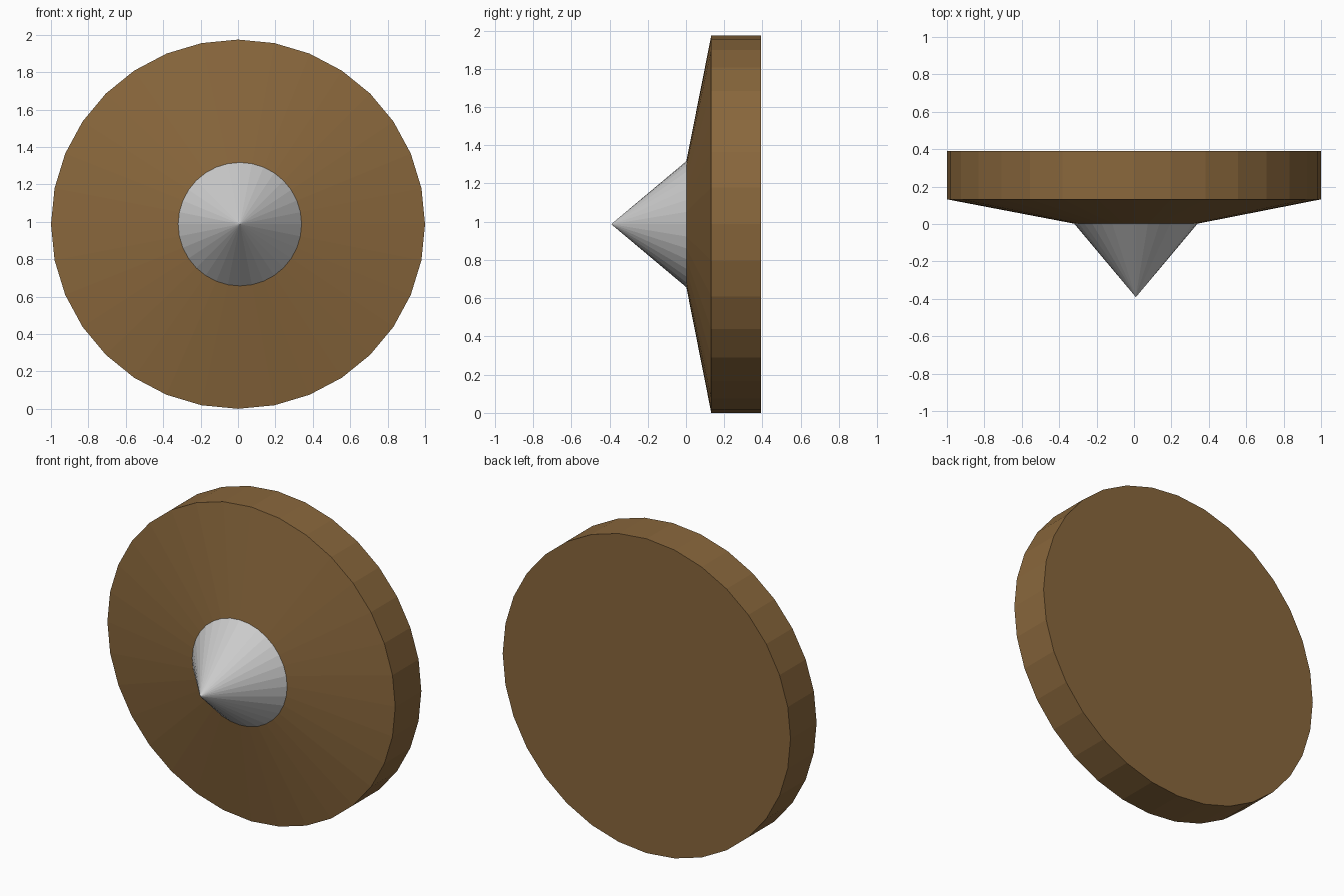
import bpy, bmesh
from math import sin, cos, tau

if "Cube" in bpy.data.objects:
    bpy.data.objects.remove(bpy.data.objects["Cube"])

SIDES = 32
RZ = 0.987          # vertical radius, also the centre height


def ring(bm, x, y, rx, rz):
    return [bm.verts.new((x + rx * cos(tau * i / SIDES), y, RZ + rz * sin(tau * i / SIDES)))
            for i in range(SIDES)]


def bridge(bm, a, b):
    for i in range(SIDES):
        j = (i + 1) % SIDES
        bm.faces.new((a[i], a[j], b[j], b[i]))


def finish(bm, name, color=None):
    bmesh.ops.recalc_face_normals(bm, faces=bm.faces[:])
    mesh = bpy.data.meshes.new(name)
    bm.to_mesh(mesh)
    bm.free()
    obj = bpy.data.objects.new(name, mesh)
    bpy.context.collection.objects.link(obj)
    if color:
        mat = bpy.data.materials.new(name + "_colour")
        mat.diffuse_color = color
        mat.use_nodes = True
        mat.node_tree.nodes["Principled BSDF"].inputs["Base Color"].default_value = mat.diffuse_color
        mesh.materials.append(mat)
    return obj


# Wooden disc: flat back, straight rim, front tapering to the spike's base
bm = bmesh.new()
rings = [ring(bm, 0, 0.391, 1, RZ),
         ring(bm, 0, 0.132, 1, RZ),
         ring(bm, 0.01, 0.002, 0.33, 0.33)]
for a, b in zip(rings, rings[1:]):
    bridge(bm, a, b)
bm.faces.new(rings[0])
bm.faces.new(rings[-1])
finish(bm, "wooden_disc", (0.25, 0.135, 0.045, 1))

# Grey metal spike at the centre
bm = bmesh.new()
base = ring(bm, 0.01, 0.002, 0.33, 0.33)
tip = bm.verts.new((0.01, -0.391, RZ))
for i in range(SIDES):
    bm.faces.new((base[i], base[(i + 1) % SIDES], tip))
bm.faces.new(base)
finish(bm, "metal_spike")
